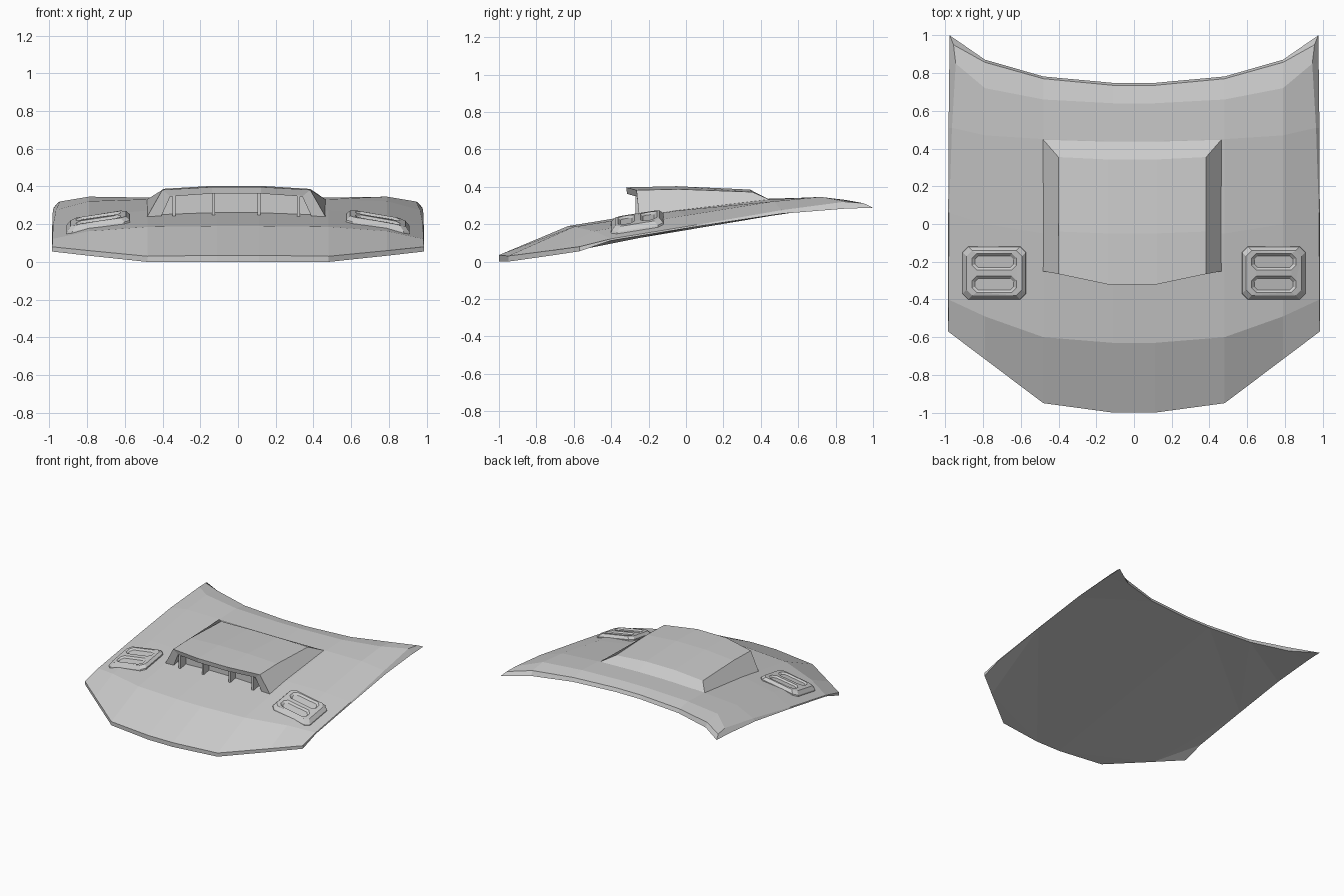
import bpy, bmesh
from mathutils import Vector
from mathutils.bvhtree import BVHTree

cube = bpy.data.objects.get("Cube")
if cube:
    bpy.data.objects.remove(cube)

grey = bpy.data.materials.new("light_grey")
grey.use_nodes = True
colour = (0.6, 0.6, 0.6, 1)
grey.diffuse_color = colour
grey.node_tree.nodes["Principled BSDF"].inputs["Base Color"].default_value = colour


def finish(bm, name):
    bmesh.ops.recalc_face_normals(bm, faces=bm.faces[:])
    mesh = bpy.data.meshes.new(name)
    bm.to_mesh(mesh)
    mesh.materials.append(grey)
    obj = bpy.data.objects.new(name, mesh)
    bpy.context.collection.objects.link(obj)
    return obj


def add_ring(bm, points):
    return [bm.verts.new(p) for p in points]


def bridge(bm, a, b, closed=True):
    n = len(a)
    for i in range(n if closed else n - 1):
        j = (i + 1) % n
        bm.faces.new((a[i], a[j], b[j], b[i]))


def ring_edges(bm, ring):
    return [bm.edges.get((a, b)) for a, b in zip(ring, ring[1:] + ring[:1])]


def fill(bm, edges):
    bmesh.ops.triangle_fill(bm, edges=edges, use_beauty=True, normal=(0, 0, 1))


def mirrored(half):
    """Points listed from the centre outwards, returned from -x to +x."""
    return [(-x, y, z) for x, y, z in reversed(half)] + list(half)


# Hood panel: crosswise rows from front to back, centre to edge
COLS = (0.11, 0.48, 0.79)
ROWS = [  # edge x, y values, z values
    (0.985, (-1.0, -0.95, -0.717, -0.57), (0.035, 0.03, 0.06, 0.08)),
    (0.984, (-0.63, -0.60, -0.49, -0.40), (0.19, 0.186, 0.163, 0.122)),
    (0.98, (-0.06, -0.05, 0.0, 0.06), (0.284, 0.272, 0.247, 0.197)),
    (0.965, (0.44, 0.45, 0.47, 0.51), (0.336, 0.332, 0.322, 0.275)),
    (0.945, (0.64, 0.66, 0.72, 0.85), (0.342, 0.341, 0.346, 0.32)),
    (0.957, (0.735, 0.77, 0.857, 0.95), (0.322, 0.322, 0.329, 0.312)),
]
bm = bmesh.new()
panel = [add_ring(bm, mirrored(list(zip(COLS + (edge,), ys, zs))))
         for edge, ys, zs in ROWS]
for a, b in zip(panel, panel[1:]):
    bridge(bm, a, b, closed=False)

# Thin rim around the panel, closed by a nearly flat underside
front_rim = mirrored(list(zip(COLS + (0.985,), ROWS[0][1], (0, 0, 0.033, 0.055))))
side_rim = [(0.986, -0.40, 0.113), (0.985, 0.06, 0.188),
            (0.983, 0.51, 0.256), (0.979, 0.85, 0.283)]
back_rim = mirrored([(0.11, 0.748, 0.294), (0.48, 0.782, 0.292),
                     (0.79, 0.871, 0.290), (0.977, 1.0, 0.288)])
rim = add_ring(bm, front_rim + side_rim + back_rim[::-1]
               + [(-x, y, z) for x, y, z in reversed(side_rim)])
border = (panel[0] + [row[-1] for row in panel[1:-1]]
          + panel[-1][::-1] + [row[0] for row in panel[-2:0:-1]])
bridge(bm, border, rim)
fill(bm, ring_edges(bm, rim))
finish(bm, "hood_panel")
surface = BVHTree.FromBMesh(bm)


def on_hood(x, y, lift=0.0):
    hit = surface.ray_cast(Vector((x, y, 1)), Vector((0, 0, -1)))[0]
    return (x, y, hit.z + lift)


# Scoop: roof, sloped sides and back, hollow mouth at the front
SHIFT = -0.009
bm = bmesh.new()
foot_front = on_hood(0.475, -0.25, -0.005)
foot_back = on_hood(0.475, 0.45, -0.002)
front = add_ring(bm, mirrored([(0.13, -0.32, 0.397), (0.392, -0.265, 0.382), foot_front]))
middle = add_ring(bm, mirrored([(0.13, -0.05, 0.403), (0.392, -0.04, 0.387)]))
rear = add_ring(bm, mirrored([(0.13, 0.342, 0.385), (0.392, 0.355, 0.372)]))
base = add_ring(bm, mirrored([on_hood(0.13, 0.44, -0.002), foot_back]))
bridge(bm, front[1:-1], middle, closed=False)
bridge(bm, middle, rear, closed=False)
bridge(bm, rear, base, closed=False)
for end, inner in ((0, 1), (-1, -2)):
    bm.faces.new((front[end], front[inner], middle[end], rear[end], base[end]))
mouth = add_ring(bm, mirrored([(0.13, -0.315, 0.362), (0.35, -0.262, 0.347),
                               on_hood(0.40, -0.25, -0.005)]))
deep = add_ring(bm, mirrored([(0.13, -0.20, 0.362), (0.35, -0.20, 0.347),
                              on_hood(0.40, -0.20, -0.005)]))
bridge(bm, front, mouth, closed=False)
bridge(bm, mouth, deep, closed=False)
bm.faces.new(deep)
finish(bm, "scoop").location.x = SHIFT

# Upright fins inside the scoop mouth
for i, x in enumerate((-0.33, -0.12, 0.12, 0.33)):
    bm = bmesh.new()
    top_z = 0.365 if abs(x) < 0.2 else 0.352
    low, high = [], []
    for dx, y in ((-0.008, -0.27), (0.008, -0.27), (0.008, -0.19), (-0.008, -0.19)):
        low.append(on_hood(x + dx, y, -0.01))
        high.append((x + dx, y, top_z))
    low, high = add_ring(bm, low), add_ring(bm, high)
    bridge(bm, low, high)
    bm.faces.new(low)
    bm.faces.new(high)
    finish(bm, f"scoop_fin_{i + 1}").location.x = SHIFT


def octagon(cx, cy, hx, hy, c, lift):
    corners = [(hx, hy - c), (hx - c, hy), (c - hx, hy), (-hx, hy - c),
               (-hx, c - hy), (c - hx, -hy), (hx - c, -hy), (hx, c - hy)]
    return [on_hood(cx + x, cy + y, lift) for x, y in corners]


# Raised side vents with two shallow slots each
for side, s in (("left", 1), ("right", -1)):
    cx, cy = s * 0.741, -0.26
    bm = bmesh.new()
    foot = add_ring(bm, octagon(cx, cy, 0.169, 0.141, 0.03, -0.005))
    shoulder = add_ring(bm, octagon(cx, cy, 0.167, 0.139, 0.03, 0.010))
    crown = add_ring(bm, octagon(cx, cy, 0.147, 0.119, 0.03, 0.031))
    bridge(bm, foot, shoulder)
    bridge(bm, shoulder, crown)
    edges = ring_edges(bm, crown)
    for dy in (-0.06, 0.06):
        lip = add_ring(bm, octagon(cx, cy + dy, 0.117, 0.044, 0.024, 0.031))
        floor = add_ring(bm, octagon(cx, cy + dy, 0.103, 0.03, 0.018, 0.018))
        bridge(bm, lip, floor)
        bm.faces.new(floor)
        edges += ring_edges(bm, lip)
    fill(bm, edges)
    finish(bm, f"{side}_vent")
